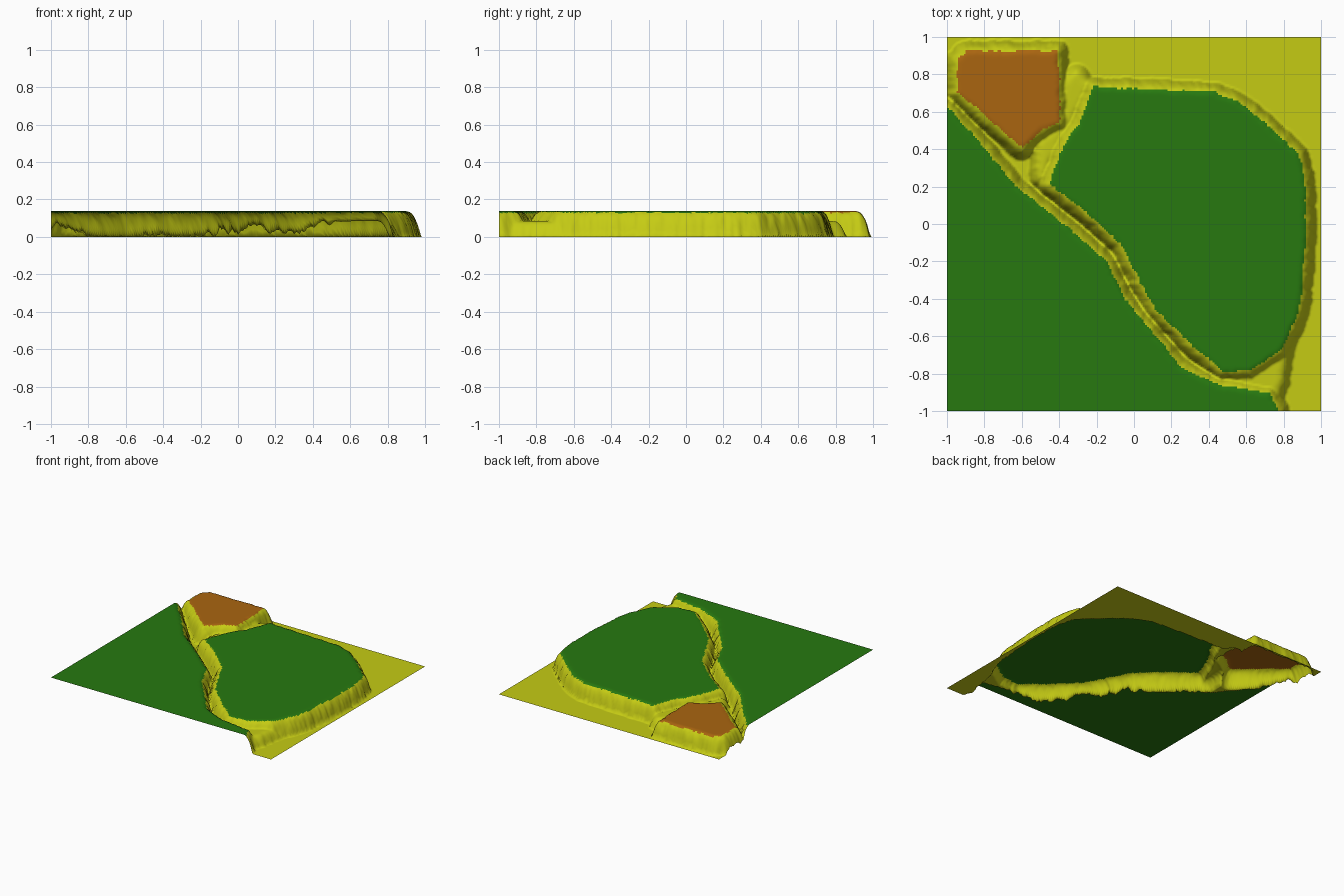
import bpy, bmesh, math
from mathutils import Vector, noise

if "Cube" in bpy.data.objects:
    bpy.data.objects.remove(bpy.data.objects["Cube"])

N = 200          # grid cells per side
TOP = 0.138      # plateau height
SLOPE = 0.06     # width of the banks
ROUND = 0.03     # rounded shoulder inside the rim

# Plateau outlines seen from above
LOWER_FIELD = [(-1.3, .84), (-1, .62), (-.8, .4), (-.64, .2), (-.4, .01), (-.155, -.2),
               (-.05, -.41), (.085, -.57), (.245, -.77), (.43, -.86), (.72, -.91),
               (.77, -1), (.78, -1.3), (-1.3, -1.3)]
MAIN_FIELD = [(-.46, .21), (-.26, .06), (-.075, -.11), (.005, -.27), (.11, -.46),
              (.3, -.65), (.47, -.79), (.62, -.79), (.78, -.68), (.86, -.52), (.89, -.4),
              (.915, -.06), (.91, .23), (.875, .37), (.67, .56), (.55, .65), (.42, .70),
              (.2, .71), (-.22, .73), (-.3, .53), (-.38, .42)]
CLAY_PAD = [(-.95, .87), (-.9, .92), (-.41, .92), (-.4, .54), (-.5, .5), (-.6, .4), (-.95, .7)]
# Lower saddles joining neighbouring plateaus
EAST_SADDLE = [(.55, -.83), (.8, -.68), (.77, -.84), (.75, -.93)]
WEST_SADDLE = [(-.25, .74), (-.31, .8), (-.37, .75), (-.37, .55), (-.5, .42), (-.5, .25)]


def signed_distance(p, poly):
    """Distance to the outline, negative inside."""
    px, py = p
    best, inside = 9.0, False
    for i, (ax, ay) in enumerate(poly):
        bx, by = poly[i - 1]
        ex, ey = bx - ax, by - ay
        t = ((px - ax) * ex + (py - ay) * ey) / (ex * ex + ey * ey)
        t = min(1.0, max(0.0, t))
        best = min(best, (px - ax - t * ex) ** 2 + (py - ay - t * ey) ** 2)
        if (ay > py) != (by > py) and px < ax + (py - ay) / ey * ex:
            inside = not inside
    d = math.sqrt(best)
    return -d if inside else d


def bank(d, top):
    t = min(1.0, max(0.0, (d + ROUND) / (SLOPE + ROUND)))
    return top * (1 - t ** 3)


def sample(x, y):
    """Height and surface type at a point."""
    wob = 0.008 * noise.noise(Vector((x * 16, y * 16, 0))) + \
        0.005 * noise.noise(Vector((x * 45, y * 45, 3)))
    ds = [signed_distance((x, y), poly) for poly in (LOWER_FIELD, MAIN_FIELD, CLAY_PAD)]
    z = max(bank(d + wob, TOP) for d in ds)
    z = max([z] + [bank(signed_distance((x, y), s) + wob, 0.085)
                   for s in (EAST_SADDLE, WEST_SADDLE)])
    kind = "grass" if min(ds[:2]) + wob < 0 else "clay" if ds[2] + wob < 0 else "sand"
    return z, kind


coords = [-1 + 2 * i / N for i in range(N + 1)]
grid = [[sample(x, y) for x in coords] for y in coords]


def build(name, kind, color):
    """Make one surface from all the cells of one type."""
    bm = bmesh.new()
    cache = {}

    def vert(i, j):
        if (i, j) not in cache:
            cache[i, j] = bm.verts.new((coords[i], coords[j], grid[j][i][0]))
        return cache[i, j]

    for j in range(N):
        for i in range(N):
            if grid[j][i][1] == kind:
                bm.faces.new([vert(i, j), vert(i + 1, j), vert(i + 1, j + 1), vert(i, j + 1)])
    mesh = bpy.data.meshes.new(name)
    bm.to_mesh(mesh)
    bm.free()
    mat = bpy.data.materials.new(name)
    mat.diffuse_color = (*color, 1)
    mat.use_nodes = True
    mat.node_tree.nodes["Principled BSDF"].inputs["Base Color"].default_value = mat.diffuse_color
    mesh.materials.append(mat)
    mesh.shade_smooth()
    obj = bpy.data.objects.new(name, mesh)
    bpy.context.collection.objects.link(obj)


# Grass plateaus, orange pad, and the yellow banks, channel and flat ground
build("grass_plateaus", "grass", (.02, .19, .005))
build("clay_pad", "clay", (.40, .13, .005))
build("sand_banks_and_flats", "sand", (.56, .60, .007))
